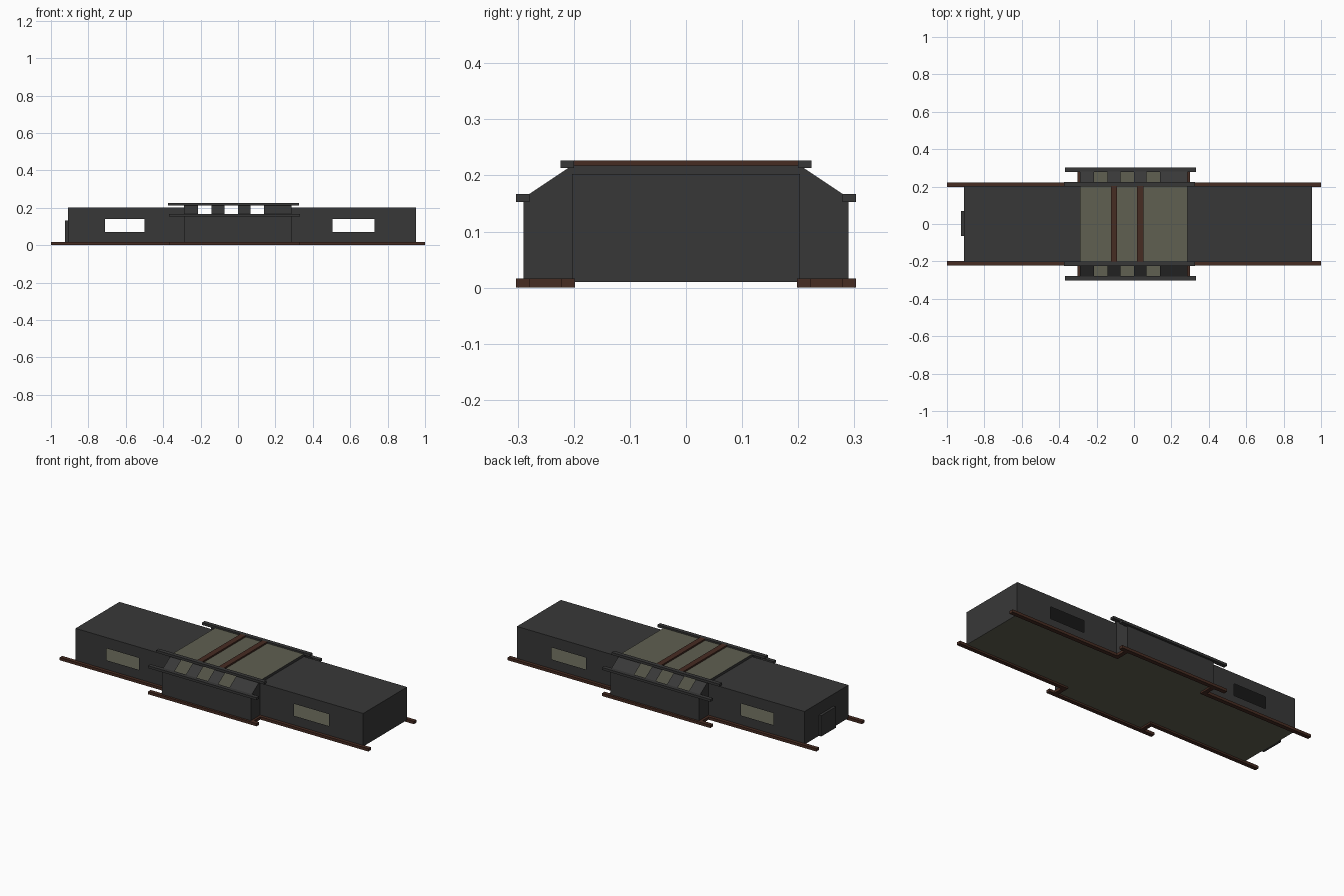
import bpy, bmesh

if "Cube" in bpy.data.objects:
    bpy.data.objects.remove(bpy.data.objects["Cube"])

def mat(name, c):
    m = bpy.data.materials.new(name)
    m.diffuse_color = (*c, 1)
    m.use_nodes = True
    m.node_tree.nodes["Principled BSDF"].inputs["Base Color"].default_value = m.diffuse_color
    return m

GREY = mat("dark grey", (0.039, 0.039, 0.039))
KHAKI = mat("khaki", (0.115, 0.115, 0.083))
BROWN = mat("brown", (0.062, 0.025, 0.016))

def mesh(name, polys, m):
    bm = bmesh.new()
    for p in polys:
        bm.faces.new([bm.verts.new(v) for v in p])
    bmesh.ops.remove_doubles(bm, verts=bm.verts, dist=1e-5)
    bmesh.ops.recalc_face_normals(bm, faces=bm.faces)
    me = bpy.data.meshes.new(name)
    bm.to_mesh(me)
    bm.free()
    me.materials.append(m)
    o = bpy.data.objects.new(name, me)
    bpy.context.collection.objects.link(o)
    return o

def box(name, x0, x1, y0, y1, z0, z1, m):
    bm = bmesh.new()
    bmesh.ops.create_cube(bm, size=1)
    for v in bm.verts:
        v.co = ((x0 + x1) / 2 + v.co.x * (x1 - x0),
                (y0 + y1) / 2 + v.co.y * (y1 - y0),
                (z0 + z1) / 2 + v.co.z * (z1 - z0))
    me = bpy.data.meshes.new(name)
    bm.to_mesh(me)
    bm.free()
    me.materials.append(m)
    o = bpy.data.objects.new(name, me)
    bpy.context.collection.objects.link(o)

def strip(x0, x1, a, b):
    """Quad along x between two (y, z) points."""
    return [(x0, *a), (x1, *a), (x1, *b), (x0, *b)]

XL, XR = -0.91, 0.953      # ends of the body
CL, CR = -0.288, 0.286     # ends of the centre bay
W, BW = 0.203, 0.29        # half widths of wings and bay
F, R = 0.01, 0.203         # floor and wing roof
SH, T = 0.16, 0.218        # bay shoulder and top

# Wings: end, roof and walls with an open window each side
for side, xe, xc, wl, wr in (("left", XL, CL, -0.71, -0.5),
                             ("right", XR, CR, 0.505, 0.73)):
    a, b = min(xe, xc), max(xe, xc)
    polys = [strip(a, b, (-W, R), (W, R)),
             [(xe, -W, F), (xe, W, F), (xe, W, R), (xe, -W, R)]]
    for y in (-W, W):
        polys += [strip(a, wl, (y, F), (y, R)), strip(wr, b, (y, F), (y, R)),
                  strip(wl, wr, (y, F), (y, 0.07)), strip(wl, wr, (y, 0.14), (y, R))]
    mesh(side + "_wing", polys, GREY)

# Centre bay: walls, sloped shoulders with three open windows, end pieces
wins = [(-0.215, -0.142), (-0.072, 0.0), (0.068, 0.14)]
solid = list(zip([CL] + [w[1] for w in wins], [w[0] for w in wins] + [CR]))
polys = []
for s in (-1, 1):
    polys.append(strip(CL, CR, (s * BW, F), (s * BW, SH)))
    for x0, x1 in solid:
        polys.append(strip(x0, x1, (s * BW, SH), (s * W, T)))
    for x in (CL, CR):
        polys.append([(x, s * W, F), (x, s * BW, F), (x, s * BW, SH), (x, s * W, T)])
for x in (CL, CR):
    polys.append([(x, -W, R), (x, W, R), (x, W, T), (x, -W, T)])
mesh("centre_bay", polys, GREY)

# Skylight over the bay
mesh("skylight", [strip(CL, CR, (-W, T), (W, T))], KHAKI)

# Floor
mesh("floor", [strip(XL, CL, (-W, F), (W, F)), strip(CL, CR, (-BW, F), (BW, F)),
               strip(CR, XR, (-W, F), (W, F))], KHAKI)

# Door on the left end
box("door", -0.925, XL, -0.065, 0.07, F, 0.132, GREY)

# Roof beams across the skylight
for x in (-0.107, 0.033):
    box("roof_beam", x - 0.017, x + 0.017, -W, W, 0.214, 0.227, BROWN)

# Rails along both sides
for s in (-1, 1):
    def rail(name, x0, x1, y0, y1, z0, z1, m):
        box(name, x0, x1, min(s * y0, s * y1), max(s * y0, s * y1), z0, z1, m)
    rail("top_rail", -0.373, 0.325, 0.2, 0.224, 0.213, 0.227, GREY)
    rail("shoulder_rail", -0.37, 0.332, 0.279, 0.303, 0.153, 0.167, GREY)
    rail("bay_base_rail", -0.37, 0.332, 0.279, 0.303, 0.0, 0.016, BROWN)
    rail("wing_base_rail", -1.0, CL + 0.01, 0.198, 0.222, 0.0, 0.016, BROWN)
    rail("wing_base_rail", CR - 0.01, 1.0, 0.198, 0.222, 0.0, 0.016, BROWN)
    rail("base_link", CL - 0.014, CL + 0.01, 0.222, 0.279, 0.0, 0.016, BROWN)
    rail("base_link", CR - 0.01, CR + 0.014, 0.222, 0.279, 0.0, 0.016, BROWN)
